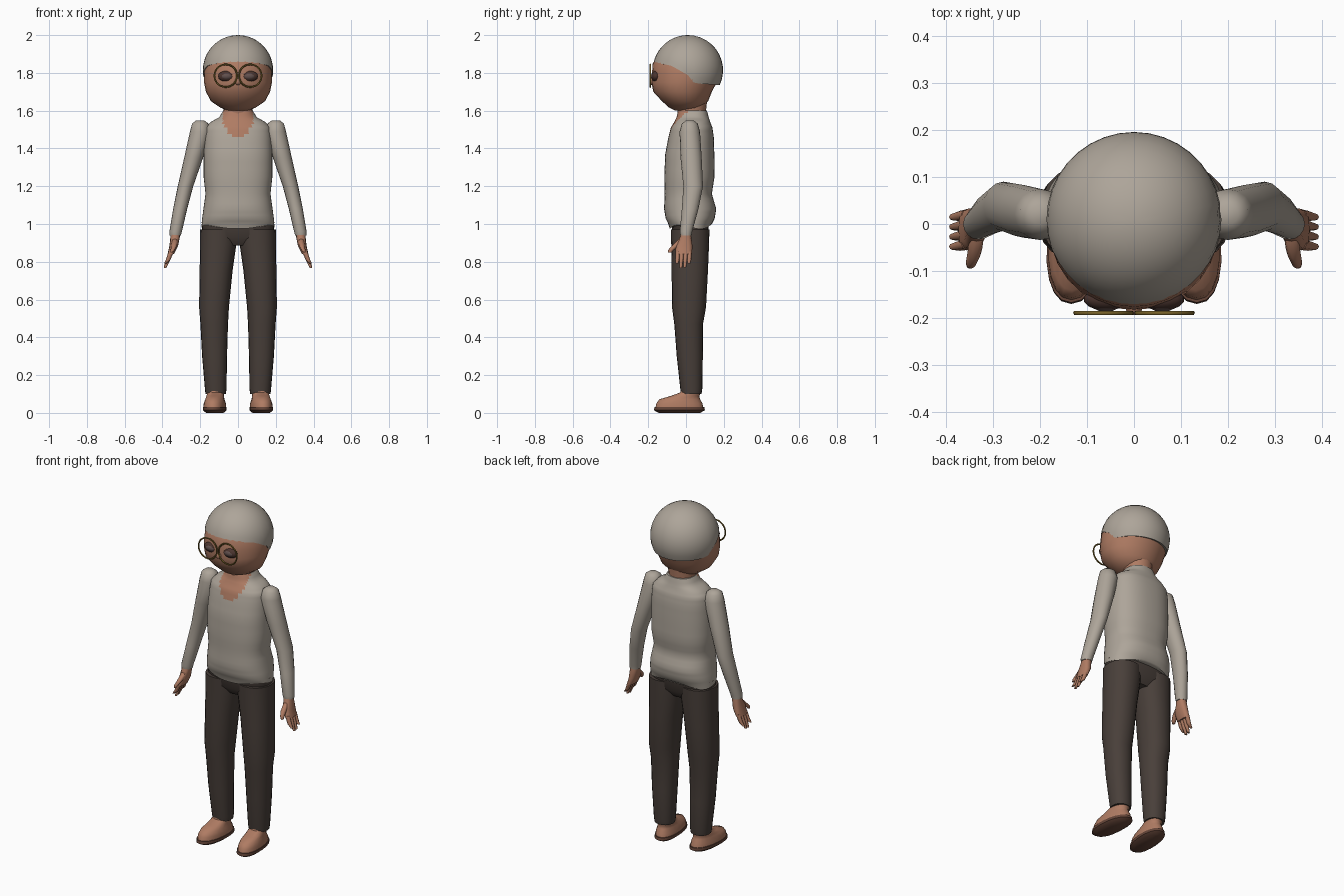
import bpy, bmesh, math
from mathutils import Vector

if "Cube" in bpy.data.objects:
    bpy.data.objects.remove(bpy.data.objects["Cube"])


def material(name, rgb):
    m = bpy.data.materials.new(name)
    m.diffuse_color = (*rgb, 1)
    m.use_nodes = True
    m.node_tree.nodes["Principled BSDF"].inputs["Base Color"].default_value = m.diffuse_color
    return m


GREY = material("warm grey", (0.42, 0.375, 0.32))
SKIN = material("skin", (0.43, 0.2, 0.125))
DARK = material("dark trousers", (0.066, 0.05, 0.042))
SOLE = material("sole brown", (0.13, 0.06, 0.04))
GOLD = material("dull gold", (0.2, 0.13, 0.025))
EYE = material("eye brown", (0.07, 0.035, 0.028))
IRIS = material("eye grey", (0.12, 0.08, 0.075))


def finish(name, bm, mats, rule=None, angle=50):
    bmesh.ops.recalc_face_normals(bm, faces=bm.faces)
    me = bpy.data.meshes.new(name)
    bm.to_mesh(me)
    bm.free()
    ob = bpy.data.objects.new(name, me)
    bpy.context.collection.objects.link(ob)
    for m in mats:
        me.materials.append(m)
    if rule:
        for p in me.polygons:
            p.material_index = rule(p.center)
    bpy.ops.object.select_all(action='DESELECT')
    ob.select_set(True)
    bpy.context.view_layer.objects.active = ob
    bpy.ops.object.shade_smooth_by_angle(angle=math.radians(angle))
    return ob


def bridge(bm, loops):
    n = len(loops[0])
    for a, b in zip(loops, loops[1:]):
        for i in range(n):
            bm.faces.new((a[i], a[(i + 1) % n], b[(i + 1) % n], b[i]))


def loft(name, rings, mats, n=20, power=2.0, side=1, rule=None, sub=1, shear=0, wave=0):
    """Skin stacked horizontal superellipses given as (x, y, z, half width, half depth)."""
    full = []
    for a, b in zip(rings, rings[1:]):
        full += [[p + (q - p) * k / sub for p, q in zip(a, b)] for k in range(sub)]
    full.append(rings[-1])
    bm = bmesh.new()
    loops = []
    for r, (x, y, z, rx, ry) in enumerate(full):
        loop = []
        for i in range(n):
            t = 2 * math.pi * i / n
            c, s = math.cos(t), math.sin(t)
            px = x + rx * math.copysign(abs(c) ** (2 / power), c)
            py = y + ry * math.copysign(abs(s) ** (2 / power), s)
            dz = wave * math.cos(3 * t + 1.57) if r == 0 else 0
            loop.append(bm.verts.new((side * (px + shear * py), py, z + dz)))
        loops.append(loop)
    bridge(bm, loops)
    bm.faces.new(loops[0])
    bm.faces.new(loops[-1])
    return finish(name, bm, mats, rule)


def ellipsoid(name, loc, size, mat, seg=14):
    bm = bmesh.new()
    bmesh.ops.create_uvsphere(bm, u_segments=seg, v_segments=seg // 2 + 1, radius=1)
    for v in bm.verts:
        v.co = Vector(loc) + Vector([a * b for a, b in zip(v.co, size)])
    return finish(name, bm, [mat])


def neckline(c):
    return int(c.y < 0.03 and abs(c.x) < 0.078 and c.z > 1.45 + 0.07 * (c.x / 0.07) ** 2)


# Sweater body, with the open neck coloured as skin
loft("sweater", [
    (0, .022, .985, .193, .108), (0, .022, 1.03, .19, .13), (0, .022, 1.08, .183, .138),
    (0, .012, 1.16, .172, .125), (0, .018, 1.25, .182, .133), (0, .02, 1.37, .182, .13),
    (0, .027, 1.46, .178, .12), (0, .03, 1.51, .172, .11), (0, .033, 1.54, .145, .095),
    (0, .035, 1.565, .1, .085), (0, .035, 1.60, .078, .076)],
    [GREY, SKIN], n=48, power=2.4, rule=neckline, sub=3, wave=.01)

# Neck and head
loft("neck", [(0, .03, 1.54, .075, .073), (0, .03, 1.6, .076, .076), (0, .025, 1.68, .085, .09)], [SKIN])
loft("head", [
    (0, -.005, 1.6, .05, .05), (0, -.003, 1.615, .092, .085), (0, -.005, 1.65, .143, .122),
    (0, -.018, 1.70, .17, .155), (0, -.01, 1.75, .18, .173), (0, 0, 1.80, .181, .18),
    (0, 0, 1.85, .174, .176), (0, .005, 1.9, .15, .15), (0, .01, 1.95, .1, .1)], [SKIN], n=28)
ellipsoid("nose", (0, -.178, 1.755), (.018, .016, .02), SKIN, 10)


def rim_height(y):
    pts = [(-.19, 1.86), (-.075, 1.838), (.01, 1.788), (.045, 1.745), (.2, 1.735)]
    for (y0, z0), (y1, z1) in zip(pts, pts[1:]):
        if y <= y1:
            return z0 + (z1 - z0) * max(0, y - y0) / (y1 - y0)
    return pts[-1][1]


# Hair cap: a dome whose rim drops toward the back
bm = bmesh.new()
centre, R, N, ROWS = Vector((0, .01, 1.814)), .186, 36, 11
loops = []
for j in range(1, ROWS + 2):
    loop = []
    for i in range(N):
        t = 2 * math.pi * i / N
        rim = rim_height(.01 + .18 * math.sin(t))
        a = math.acos((rim - centre.z) / R) * min(j, ROWS) / ROWS
        r = R if j <= ROWS else R - .03
        loop.append(bm.verts.new(centre + r * Vector(
            (math.sin(a) * math.cos(t), math.sin(a) * math.sin(t), math.cos(a)))))
    loops.append(loop)
bridge(bm, loops)
pole = bm.verts.new(centre + Vector((0, 0, R)))
for i in range(N):
    bm.faces.new((pole, loops[0][i], loops[0][(i + 1) % N]))
finish("hair_cap", bm, [GREY])

# Trouser hips
loft("trouser_hips", [(0, .022, .885, .13, .06), (0, .022, .93, .19, .093),
                      (0, .022, 1.01, .192, .1)], [DARK], n=28, power=2.5)

for s, tag in ((-1, "left"), (1, "right")):
    # Trouser leg
    loft("trouser_leg_" + tag, [
        (.118, .028, .1, .054, .054), (.118, .028, .125, .057, .058), (.124, .02, .3, .066, .069),
        (.126, .014, .47, .073, .076), (.127, .016, .56, .079, .09), (.116, .02, .75, .087, .096),
        (.105, .022, .89, .096, .1), (.102, .022, .97, .098, .102)], [DARK], side=s, power=2.2)
    # Foot and sole
    loft("foot_" + tag, [
        (.12, -.035, .02, .058, .128), (.12, -.035, .05, .058, .122), (.12, -.033, .072, .05, .108),
        (.12, -.005, .09, .046, .075), (.119, .025, .108, .045, .055),
        (.118, .028, .15, .045, .048)], [SKIN], side=s, shear=-.08, power=2.2)
    loft("sole_" + tag, [(.12, -.035, 0, .045, .11), (.12, -.035, .014, .062, .135),
                         (.12, -.035, .03, .062, .132)], [SOLE], side=s, shear=-.08, power=2.2)
    # Sleeve
    loft("sleeve_" + tag, [
        (.2, .02, 1.548, .022, .02), (.2, .02, 1.532, .043, .042), (.199, .02, 1.49, .055, .054),
        (.235, .027, 1.35, .05, .056), (.278, .038, 1.2, .041, .052), (.306, .022, 1.08, .037, .044),
        (.33, 0, .96, .033, .033), (.332, 0, .94, .03, .03)], [GREY], n=16, side=s)
    # Hand: palm, fingers, thumb
    loft("palm_" + tag, [
        (.33, 0, .97, .025, .026), (.333, -.002, .93, .025, .03), (.34, -.01, .885, .023, .044),
        (.356, -.012, .84, .017, .044)], [SKIN], n=12, side=s, power=2.5)
    for k, tip in enumerate((.79, .768, .77, .79)):
        y = -.043 + .021 * k
        loft(f"finger_{k + 1}_{tag}", [
            (.353, y, .855, .014, .012), (.37, y - .003, .81, .012, .011),
            (.386, y - .005, tip, .007, .007)], [SKIN], n=8, side=s)
    loft("thumb_" + tag, [
        (.334, -.02, .92, .016, .018), (.338, -.055, .885, .015, .02),
        (.346, -.08, .862, .011, .015), (.35, -.086, .848, .007, .009)], [SKIN], n=8, side=s)
    # Eye
    ellipsoid("eye_" + tag, (s * .06, -.16, 1.782), (.047, .024, .029), EYE)
    ellipsoid("iris_" + tag, (s * .06, -.168, 1.782), (.033, .0185, .02), IRIS)
    # Spectacle rim
    bpy.ops.mesh.primitive_torus_add(
        location=(s * .065, -.189, 1.785), rotation=(math.pi / 2, 0, 0),
        major_radius=.06, minor_radius=.0045, major_segments=28, minor_segments=6)
    rim = bpy.context.object
    rim.name = "spectacle_rim_" + tag
    rim.data.materials.append(GOLD)
    bpy.ops.object.shade_smooth_by_angle(angle=math.radians(60))
